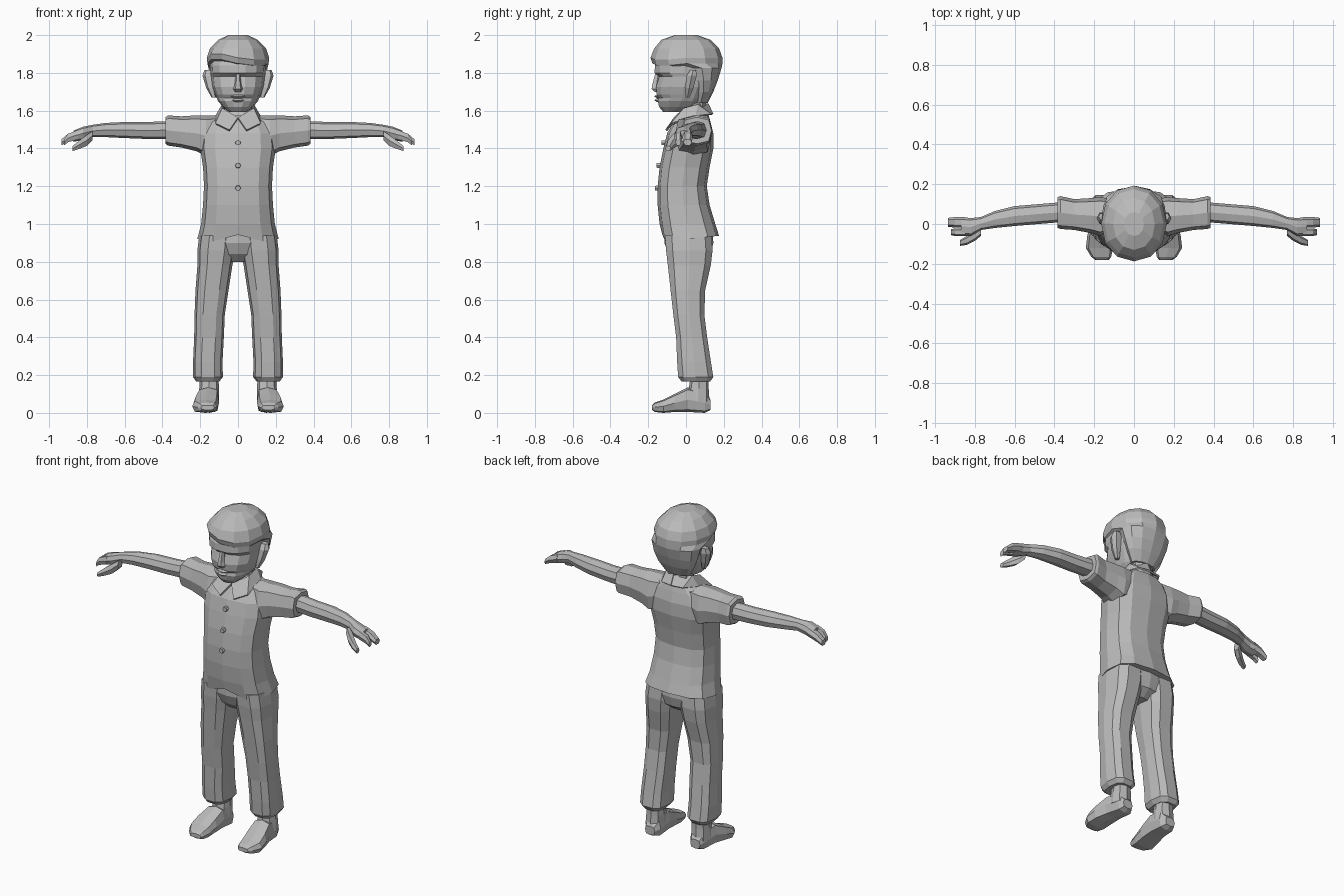
import bpy, bmesh, math
from mathutils import Vector

grey = bpy.data.materials.new("plain grey")
grey.diffuse_color = (0.5, 0.5, 0.5, 1)


def finish(name, bm, mirror=False):
    bmesh.ops.recalc_face_normals(bm, faces=bm.faces)
    mesh = bpy.data.meshes.new(name)
    bm.to_mesh(mesh)
    bm.free()
    mesh.materials.append(grey)
    ob = bpy.data.objects.new(name, mesh)
    bpy.context.collection.objects.link(ob)
    if mirror:
        ob.modifiers.new("mirror", 'MIRROR').use_mirror_merge = False
    return ob


def loft(name, axis, rings, n=8, power=0.8, mirror=False, tweak=None):
    """Skin rings (t, a0, a1, b0, b1); a and b are the extents across the axis."""
    bm = bmesh.new()
    loops = []
    for t, a0, a1, b0, b1 in rings:
        loop = []
        for i in range(n):
            w = 2 * math.pi * i / n
            c, s = round(math.cos(w), 6), round(math.sin(w), 6)
            a = (a0 + a1) / 2 + (a1 - a0) / 2 * math.copysign(abs(c) ** power, c)
            b = (b0 + b1) / 2 + (b1 - b0) / 2 * math.copysign(abs(s) ** power, s)
            p = Vector({'x': (t, a, b), 'y': (a, t, b), 'z': (a, b, t)}[axis])
            loop.append(bm.verts.new(tweak(p) if tweak else p))
        loops.append(loop)
    for lo, hi in zip(loops, loops[1:]):
        for i in range(n):
            j = (i + 1) % n
            bm.faces.new((lo[i], lo[j], hi[j], hi[i]))
    bm.faces.new(loops[0])
    bm.faces.new(loops[-1])
    return finish(name, bm, mirror)


def plate(name, points, faces, thick, mirror=True):
    bm = bmesh.new()
    vs = [bm.verts.new(p) for p in points]
    for f in faces:
        bm.faces.new([vs[i] for i in f])
    ob = finish(name, bm, mirror)
    mod = ob.modifiers.new("thickness", 'SOLIDIFY')
    mod.thickness = thick
    mod.offset = 0
    return ob


# Shirt body, with a hem that rises at the back and a notch at the front
def hem(p):
    if p.z < 0.93:
        p.z += 0.1 * (p.y + 0.1)
        if abs(p.x) < 0.01 and p.y < 0:
            p.z += 0.035
    return p


loft("shirt", 'z', [
    (0.91, -0.215, 0.215, -0.125, 0.175),
    (1.00, -0.195, 0.195, -0.14, 0.155),
    (1.10, -0.185, 0.185, -0.15, 0.125),
    (1.20, -0.18, 0.18, -0.15, 0.11),
    (1.30, -0.185, 0.185, -0.14, 0.125),
    (1.40, -0.2, 0.2, -0.12, 0.145),
    (1.48, -0.195, 0.195, -0.1, 0.145),
    (1.54, -0.165, 0.165, -0.065, 0.13),
    (1.575, -0.11, 0.11, -0.03, 0.12),
], n=12, power=0.72, tweak=hem)

# Sleeves and bare arms
loft("sleeve", 'x', [
    (0.08, -0.03, 0.12, 1.40, 1.575),
    (0.17, -0.06, 0.135, 1.36, 1.575),
    (0.22, -0.045, 0.13, 1.385, 1.575),
    (0.30, -0.03, 0.125, 1.405, 1.57),
    (0.37, -0.025, 0.14, 1.415, 1.575),
    (0.385, -0.02, 0.135, 1.425, 1.565),
], power=0.65, mirror=True)
loft("arm", 'x', [
    (0.36, 0.01, 0.11, 1.45, 1.545),
    (0.48, 0.0, 0.1, 1.45, 1.54),
    (0.60, -0.01, 0.09, 1.455, 1.54),
    (0.70, -0.02, 0.065, 1.46, 1.535),
    (0.77, -0.03, 0.035, 1.46, 1.525),
    (0.82, -0.06, 0.03, 1.445, 1.515),
    (0.87, -0.06, 0.035, 1.435, 1.495),
], mirror=True)
# Fingers and thumb
for name, y0, y1, x1 in (("index_finger", -0.06, -0.022, 0.92), ("fingers", -0.018, 0.035, 0.935)):
    loft(name, 'x', [
        (0.85, y0, y1, 1.445, 1.5),
        (0.90, y0, y1, 1.43, 1.48),
        (x1, y0 + 0.004, y1 - 0.004, 1.415, 1.45),
    ], n=6, mirror=True)
loft("thumb", 'x', [
    (0.77, -0.06, -0.01, 1.44, 1.495),
    (0.80, -0.085, -0.03, 1.41, 1.475),
    (0.84, -0.105, -0.06, 1.395, 1.445),
    (0.875, -0.11, -0.08, 1.385, 1.415),
], n=6, mirror=True)

# Trousers
loft("trouser_seat", 'z', [
    (0.96, -0.19, 0.19, -0.115, 0.14),
    (0.90, -0.205, 0.205, -0.115, 0.145),
    (0.84, -0.15, 0.15, -0.09, 0.13),
    (0.80, -0.06, 0.06, -0.05, 0.08),
], n=12)
loft("trouser_leg", 'z', [
    (0.94, 0.01, 0.205, -0.115, 0.14),
    (0.86, 0.015, 0.215, -0.11, 0.145),
    (0.78, 0.03, 0.215, -0.1, 0.135),
    (0.65, 0.05, 0.225, -0.085, 0.105),
    (0.52, 0.07, 0.23, -0.07, 0.1),
    (0.40, 0.075, 0.232, -0.055, 0.115),
    (0.27, 0.082, 0.238, -0.05, 0.135),
    (0.19, 0.08, 0.238, -0.045, 0.148),
    (0.165, 0.1, 0.22, -0.025, 0.13),
], n=10, power=0.7, mirror=True)

# Ankles and feet
loft("ankle", 'z', [
    (0.20, 0.105, 0.2, 0.025, 0.12),
    (0.13, 0.1, 0.205, 0.015, 0.12),
    (0.06, 0.1, 0.21, 0.0, 0.125),
], mirror=True)
loft("foot", 'y', [
    (0.13, 0.12, 0.185, 0.015, 0.07),
    (0.10, 0.1, 0.2, 0.0, 0.11),
    (0.01, 0.1, 0.215, 0.005, 0.135),
    (-0.06, 0.1, 0.235, 0.005, 0.1),
    (-0.12, 0.105, 0.242, 0.0, 0.07),
    (-0.165, 0.115, 0.215, 0.005, 0.055),
    (-0.18, 0.125, 0.195, 0.015, 0.04),
], power=0.6, mirror=True)

# Neck and folded collar
loft("neck", 'z', [
    (1.54, -0.085, 0.085, -0.04, 0.11),
    (1.60, -0.072, 0.072, -0.01, 0.105),
    (1.68, -0.075, 0.075, -0.01, 0.11),
], n=10)
plate("collar", [
    (0, -0.06, 1.56), (0.045, -0.105, 1.495), (0.118, -0.075, 1.53),
    (0.08, -0.01, 1.61), (0.115, 0.05, 1.57), (0.08, 0.06, 1.63),
    (0.07, 0.13, 1.58), (0, 0.115, 1.635), (0, 0.14, 1.58),
], [(0, 1, 2, 3), (3, 2, 4, 5), (5, 4, 6), (5, 6, 8, 7)], 0.012)

# Shirt buttons
for z, y in ((1.43, -0.117), (1.31, -0.143), (1.19, -0.153)):
    loft("button", 'y', [(y + 0.02, -0.016, 0.016, z - 0.016, z + 0.016),
                         (y - 0.012, -0.014, 0.014, z - 0.014, z + 0.014)], n=6, power=1)

# Head: brow, recessed eyes, cheeks, mouth line and chin
loft("head", 'z', [
    (1.592, -0.045, 0.045, -0.12, -0.03),
    (1.62, -0.08, 0.08, -0.145, 0.07),
    (1.65, -0.105, 0.105, -0.152, 0.1),
    (1.668, -0.113, 0.113, -0.146, 0.11),
    (1.685, -0.12, 0.12, -0.158, 0.12),
    (1.725, -0.135, 0.135, -0.162, 0.14),
    (1.78, -0.142, 0.142, -0.145, 0.15),
    (1.80, -0.146, 0.146, -0.17, 0.15),
    (1.84, -0.148, 0.148, -0.168, 0.15),
    (1.90, -0.13, 0.13, -0.14, 0.14),
], n=14, power=0.88)
loft("nose", 'z', [
    (1.70, -0.02, 0.02, -0.168, -0.13),
    (1.715, -0.026, 0.026, -0.185, -0.13),
    (1.735, -0.018, 0.018, -0.182, -0.13),
    (1.795, -0.012, 0.012, -0.165, -0.13),
], n=6)
for name, z, w in (("upper_lip", 1.675, 0.045), ("lower_lip", 1.655, 0.035)):
    loft(name, 'z', [
        (z - 0.01, -w * 0.7, w * 0.7, -0.152, -0.11),
        (z, -w, w, -0.168, -0.11),
        (z + 0.009, -w * 0.6, w * 0.6, -0.158, -0.11),
    ], n=8, power=1)
loft("ear", 'z', [
    (1.67, 0.115, 0.14, -0.005, 0.02),
    (1.72, 0.12, 0.168, -0.008, 0.042),
    (1.785, 0.125, 0.188, 0.0, 0.06),
    (1.815, 0.135, 0.178, 0.02, 0.055),
], n=6, mirror=True)


# Hair cap with a side-swept fringe
def sweep(p):
    if p.y < -0.06 and p.z < 1.9:
        p.z += 0.02 * (p.x < -0.05) - 0.01 * (p.x > 0.05)
    return p


loft("hair", 'z', [
    (1.64, -0.08, 0.08, 0.04, 0.115),
    (1.70, -0.12, 0.12, 0.04, 0.145),
    (1.76, -0.143, 0.143, 0.02, 0.168),
    (1.825, -0.156, 0.156, -0.02, 0.188),
    (1.85, -0.162, 0.162, -0.178, 0.193),
    (1.88, -0.165, 0.165, -0.188, 0.193),
    (1.93, -0.148, 0.148, -0.168, 0.175),
    (1.975, -0.105, 0.105, -0.13, 0.13),
    (2.0, -0.05, 0.05, -0.06, 0.06),
], n=12, power=0.95, tweak=sweep)
